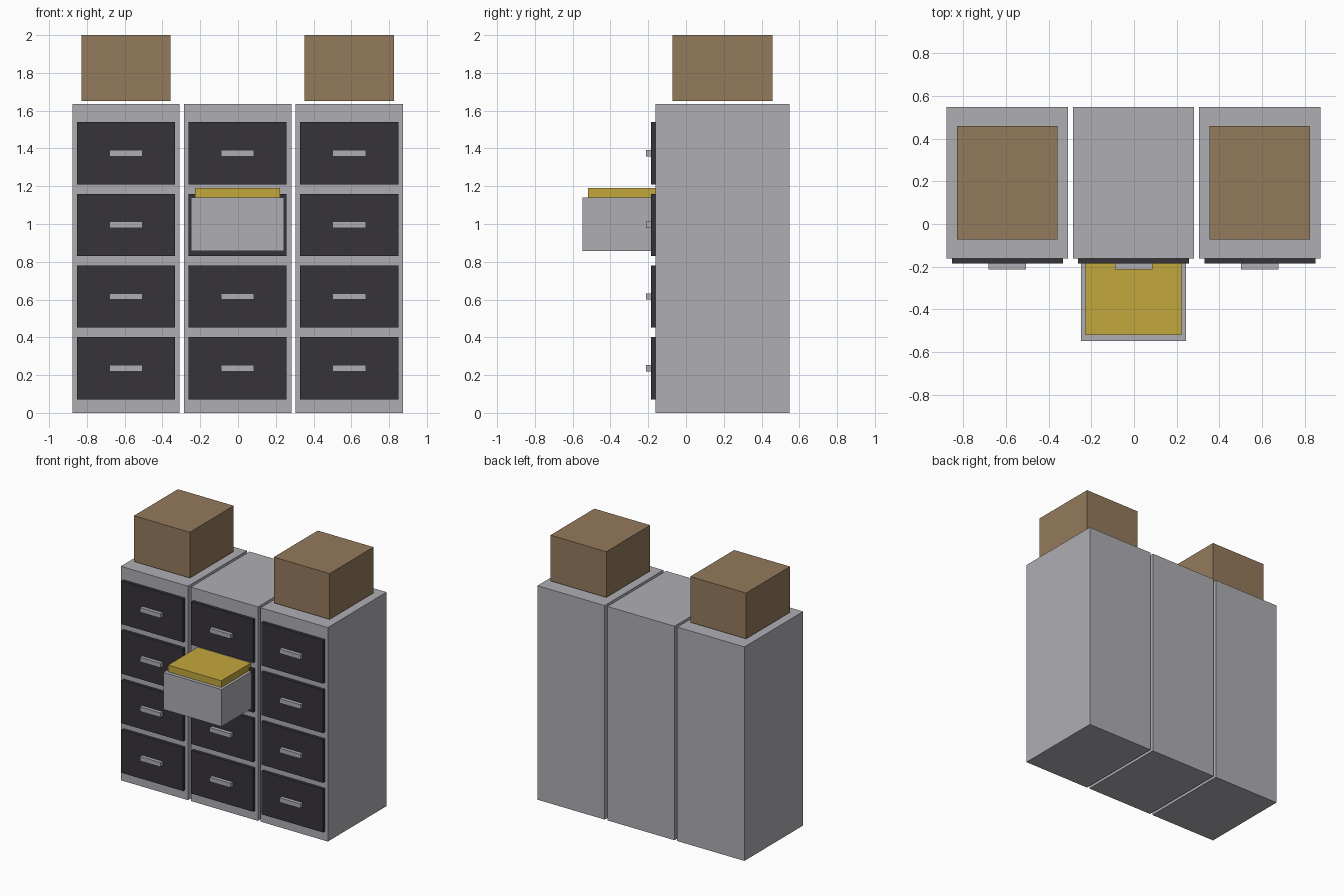
import bpy
import bmesh
from mathutils import Vector

cube = bpy.data.objects.get("Cube")
if cube:
    bpy.data.objects.remove(cube, do_unlink=True)


def material(name, r, g, b):
    m = bpy.data.materials.new(name)
    m.use_nodes = True
    m.diffuse_color = (r, g, b, 1)
    m.node_tree.nodes["Principled BSDF"].inputs["Base Color"].default_value = (r, g, b, 1)
    return m


grey = material("light_grey_metal", 0.43, 0.42, 0.45)
dark = material("charcoal_drawer", 0.037, 0.034, 0.042)
brown = material("cardboard_brown", 0.296, 0.195, 0.107)
yellow = material("folder_yellow", 0.55, 0.39, 0.048)


def box(name, x, y, z, mat):
    """Flat-sided box spanning the given (min, max) ranges."""
    bm = bmesh.new()
    bmesh.ops.create_cube(bm, size=1)
    size = Vector((x[1] - x[0], y[1] - y[0], z[1] - z[0]))
    bmesh.ops.scale(bm, vec=size, verts=bm.verts)
    mesh = bpy.data.meshes.new(name)
    bm.to_mesh(mesh)
    bm.free()
    mesh.materials.append(mat)
    obj = bpy.data.objects.new(name, mesh)
    obj.location = Vector((x[0] + x[1], y[0] + y[1], z[0] + z[1])) / 2
    bpy.context.collection.objects.link(obj)
    return obj


def around(c, half):
    return (c - half, c + half)


FRONT = -0.162
ROWS = 4
OPEN_ROW = 2

for side, cx in (("right", -0.593), ("middle", -0.002), ("left", 0.589)):
    # Cabinet body
    box(f"{side}_cabinet", around(cx, 0.284), (FRONT, 0.547), (0, 1.635), grey)

    # Drawer fronts with bar handles
    for row in range(ROWS):
        cz = 0.237 + row * 0.379
        box(f"{side}_drawer_front_{row + 1}", around(cx, 0.26),
            (FRONT - 0.024, FRONT), around(cz, 0.165), dark)
        if side != "middle" or row != OPEN_ROW:
            box(f"{side}_handle_{row + 1}", around(cx, 0.088),
                (-0.213, FRONT - 0.024), around(cz, 0.017), grey)

    # Cardboard box on each outer cabinet
    if side != "middle":
        box(f"{side}_storage_box", around(cx, 0.236), (-0.072, 0.458), (1.65, 2.0), brown)

# Pulled-out drawer and the folders lying in it
box("open_drawer", around(-0.002, 0.246), (-0.547, FRONT), (0.857, 1.14), grey)
box("folders", around(-0.002, 0.225), (-0.52, FRONT), (1.14, 1.191), yellow)
